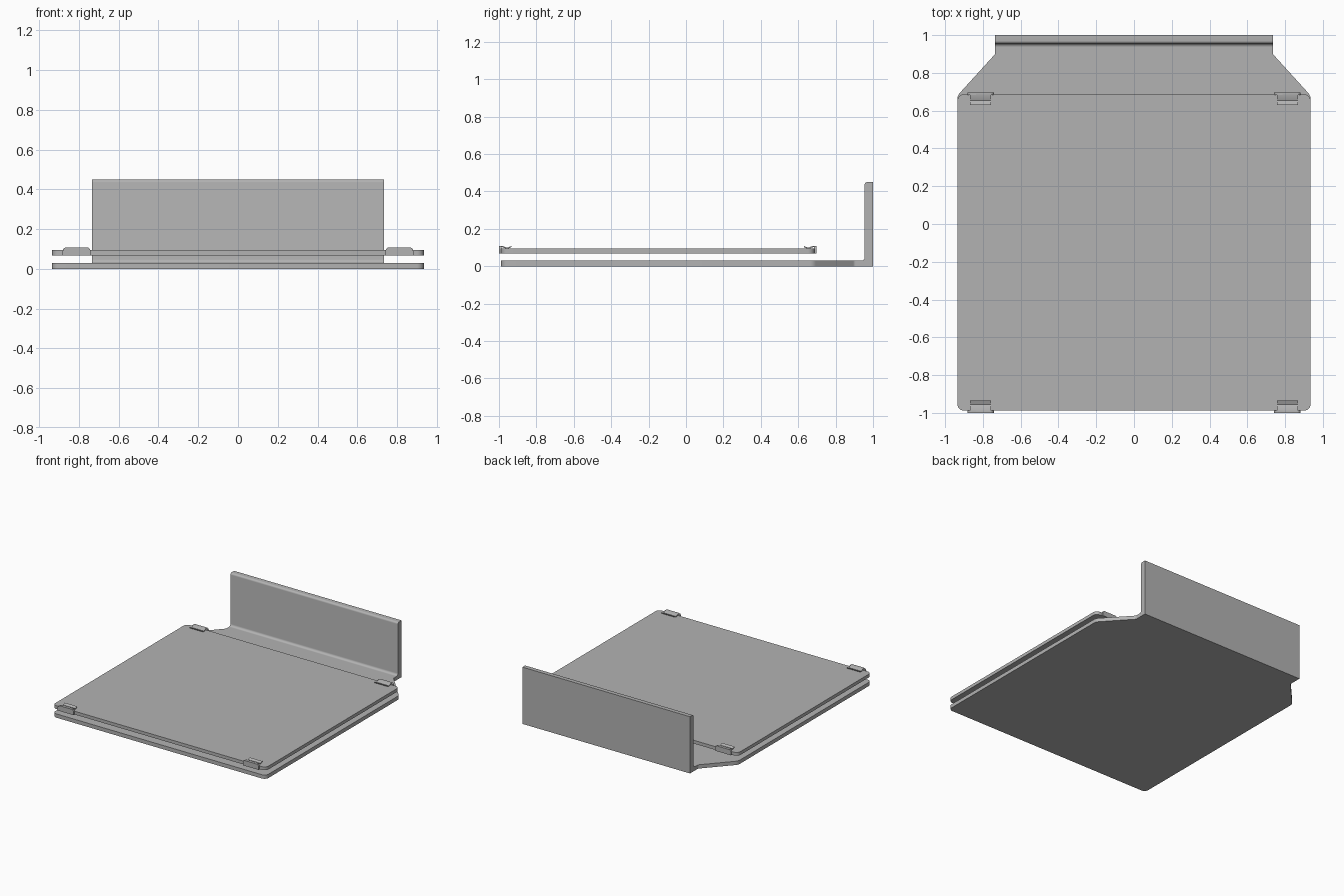
import bpy, bmesh, math
from mathutils import Vector, Matrix

if "Cube" in bpy.data.objects:
    bpy.data.objects.remove(bpy.data.objects["Cube"])

grey = bpy.data.materials.new("plain grey")
grey.diffuse_color = (0.45, 0.45, 0.45, 1)
grey.use_nodes = True
grey.node_tree.nodes["Principled BSDF"].inputs["Base Color"].default_value = grey.diffuse_color


def rounded(points, steps=6):
    """Turn (u, v, radius) corners into an outline with tangent arcs."""
    out = []
    n = len(points)
    for i, (u, v, r) in enumerate(points):
        p = Vector((u, v))
        if r == 0:
            out.append(p)
            continue
        a = (Vector(points[i - 1][:2]) - p).normalized()
        b = (Vector(points[(i + 1) % n][:2]) - p).normalized()
        half = a.angle(b) / 2
        c = p + (a + b).normalized() * (r / math.sin(half))
        t = r / math.tan(half)
        s, e = p + a * t - c, p + b * t - c
        sweep = s.angle_signed(e)
        for k in range(steps + 1):
            out.append(c + Matrix.Rotation(-sweep * k / steps, 2) @ s)
    return out


def prism(bm, outline, lo, hi, axes):
    """Extrude a 2D outline from lo to hi; axes maps (u, v, w) to xyz."""
    low = [bm.verts.new(axes(p.x, p.y, lo)) for p in outline]
    high = [bm.verts.new(axes(p.x, p.y, hi)) for p in outline]
    bm.faces.new(low[::-1])
    bm.faces.new(high)
    n = len(low)
    for i in range(n):
        j = (i + 1) % n
        bm.faces.new((low[i], low[j], high[j], high[i]))


def finish(name, bm):
    bmesh.ops.recalc_face_normals(bm, faces=bm.faces[:])
    me = bpy.data.meshes.new(name)
    bm.to_mesh(me)
    bm.free()
    me.materials.append(grey)
    ob = bpy.data.objects.new(name, me)
    bpy.context.collection.objects.link(ob)
    bpy.ops.object.select_all(action='DESELECT')
    ob.select_set(True)
    bpy.context.view_layer.objects.active = ob
    bpy.ops.object.shade_smooth_by_angle(angle=math.radians(30))
    return ob


flat = lambda u, v, w: (u, v, w)      # outline in plan
side = lambda u, v, w: (w, u, v)      # outline in y-z, extruded along x
front = lambda u, v, w: (u, w, v)     # outline in x-z, extruded along y

# Base plate, tapering towards the bend
bm = bmesh.new()
half = [(0.935, -0.988, 0.035), (0.935, 0.68, 0.05), (0.735, 0.9, 0.02), (0.735, 0.935, 0)]
plan = half + [(-x, y, r) for x, y, r in reversed(half)]
prism(bm, rounded(plan), 0, 0.03, flat)
finish("base_plate", bm)

# Upright flange with filleted inner bend and softened top edge
bm = bmesh.new()
profile = [(0.935, 0, 0), (1.0, 0, 0), (1.0, 0.45, 0), (0.955, 0.45, 0.015),
           (0.955, 0.03, 0.018), (0.935, 0.03, 0)]
prism(bm, rounded(profile), -0.735, 0.735, side)
finish("upright_flange", bm)

# Floating cover plate
bm = bmesh.new()
prism(bm, rounded([(0.935, -0.988, 0.035), (0.935, 0.687, 0.035),
                   (-0.935, 0.687, 0.035), (-0.935, -0.988, 0.035)]), 0.068, 0.094, flat)
finish("cover_plate", bm)

# Four spring clips: an outer wall and a bent tongue pressing on the cover
centre = {"front": (-1.0, 1), "back": (0.697, -1)}
for end, (edge, d) in centre.items():
    for label, sx in (("left", -1), ("right", 1)):
        cx = 0.812 * sx
        bm = bmesh.new()
        wall = [(cx - 0.07, 0.067, 0), (cx + 0.07, 0.067, 0),
                (cx + 0.07, 0.109, 0.02), (cx - 0.07, 0.109, 0.02)]
        prism(bm, rounded(wall), edge, edge + 0.013 * d, front)
        tongue = [(0.004, 0.109), (0.018, 0.109), (0.044, 0.099), (0.066, 0.108),
                  (0.066, 0.102), (0.046, 0.093), (0.040, 0.093), (0.016, 0.103), (0.004, 0.103)]
        prism(bm, [Vector((edge + y * d, z)) for y, z in tongue], cx - 0.055, cx + 0.055, side)
        finish(f"{end}_{label}_clip", bm)
